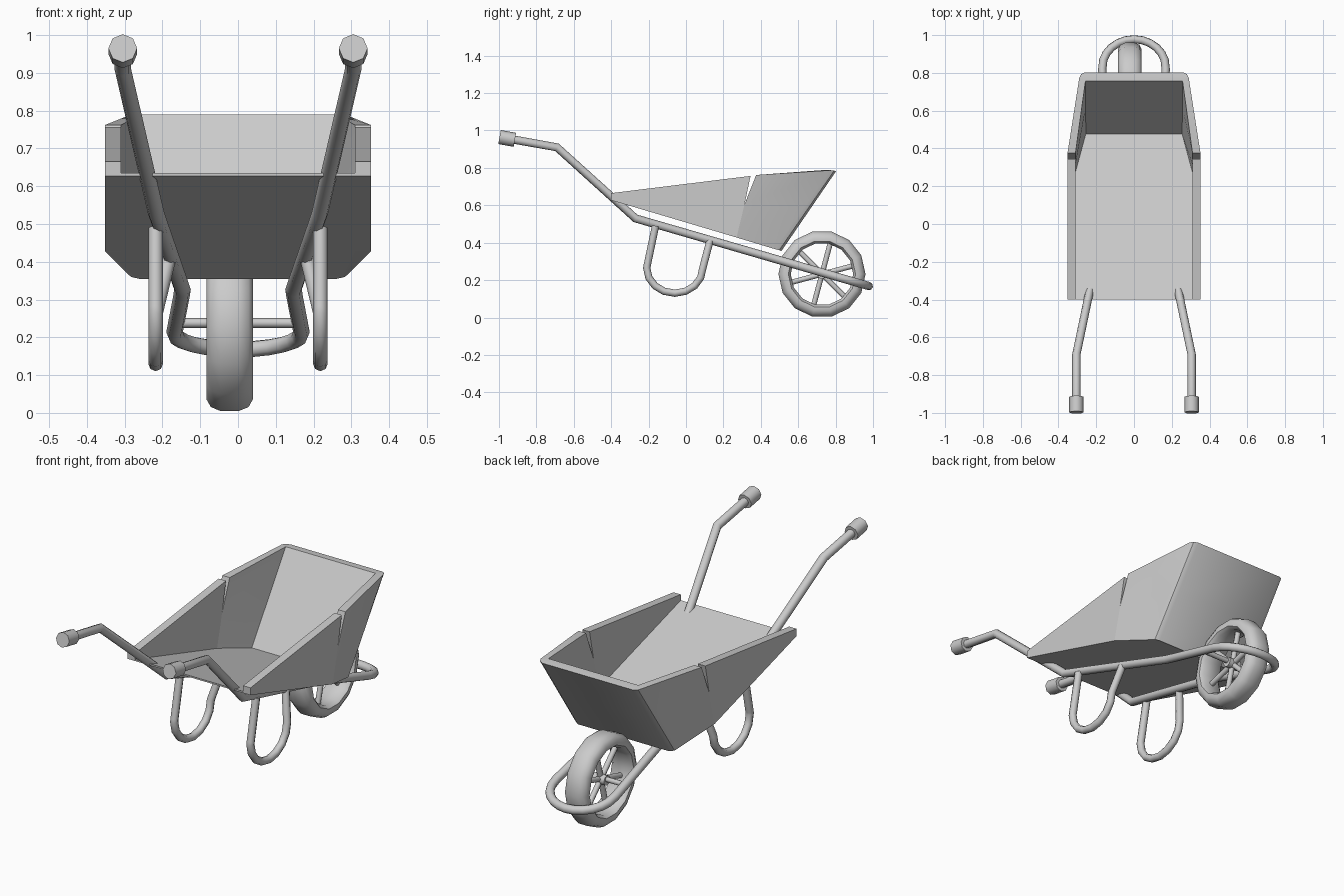
import bpy, bmesh, math
from mathutils import Vector

if "Cube" in bpy.data.objects:
    bpy.data.objects.remove(bpy.data.objects["Cube"])

def mesh_object(name, verts, faces, angle=30):
    bm = bmesh.new()
    vs = [bm.verts.new(v) for v in verts]
    for f in faces:
        bm.faces.new([vs[i] for i in f])
    bmesh.ops.remove_doubles(bm, verts=bm.verts, dist=1e-5)
    bmesh.ops.recalc_face_normals(bm, faces=bm.faces)
    me = bpy.data.meshes.new(name)
    bm.to_mesh(me)
    bm.free()
    ob = bpy.data.objects.new(name, me)
    bpy.context.collection.objects.link(ob)
    smooth(ob, angle)
    return ob

def smooth(ob, angle=40):
    bpy.ops.object.select_all(action='DESELECT')
    bpy.context.view_layer.objects.active = ob
    ob.select_set(True)
    bpy.ops.object.shade_smooth_by_angle(angle=math.radians(angle))

def tube(name, pts, r):
    cu = bpy.data.curves.new(name, 'CURVE')
    cu.dimensions = '3D'
    cu.bevel_depth, cu.bevel_resolution, cu.use_fill_caps = r, 2, True
    sp = cu.splines.new('POLY')
    sp.points.add(len(pts) - 1)
    for p, co in zip(sp.points, pts):
        p.co = (*co, 1)
    ob = bpy.data.objects.new(name, cu)
    bpy.context.collection.objects.link(ob)
    bpy.ops.object.select_all(action='DESELECT')
    bpy.context.view_layer.objects.active = ob
    ob.select_set(True)
    bpy.ops.object.convert(target='MESH')
    smooth(bpy.context.object, 50)

def rod(name, a, b, r, sides=8):
    a, b = Vector(a), Vector(b)
    bpy.ops.mesh.primitive_cylinder_add(vertices=sides, radius=r, depth=(b - a).length,
                                        location=(a + b) / 2)
    ob = bpy.context.object
    ob.name = name
    ob.rotation_euler = (b - a).to_track_quat('Z', 'Y').to_euler()
    smooth(ob, 50)

def flip(p):
    return (-p[0], p[1], p[2])

def panel(name, cols):
    """Thick wall; each column is outer bottom/mid/top then inner top/mid/bottom."""
    n = 6
    verts = [p for c in cols for p in c]
    faces = [list(range(n)), list(range(len(verts) - n, len(verts)))]
    for i in range(len(cols) - 1):
        for j in range(n):
            k = (j + 1) % n
            faces.append([i*n + j, i*n + k, (i+1)*n + k, (i+1)*n + j])
    return mesh_object(name, verts, faces)

# Tray side walls
def column(xo, xi, yz):
    return [(xo, y, z) for y, z in yz] + [(xi, y, z) for y, z in reversed(yz)]

side = [column(.352, .31, [(-.4, .627), (-.4, .645), (-.4, .665)]),
        column(.352, .31, [(.27, .428), (.313, .605), (.345, .757)])]
panel("tray_side_right", side)
panel("tray_side_left", [[flip(p) for p in c] for c in side])

# Tray rear: tapered sides wrapping round the back wall
def back_column(bo, to, bi, ti):
    bo, to, bi, ti = map(Vector, (bo, to, bi, ti))
    return [tuple(v) for v in (bo, (bo + to) / 2, to, ti, (bi + ti) / 2, bi)]

rear = [column(.352, .31, [(.27, .428), (.313, .605), (.375, .762)]),
        back_column((.29, .475, .366), (.29, .772, .787), (.255, .474, .37), (.257, .757, .79)),
        back_column((.283, .498, .36), (.281, .792, .785), (.255, .474, .37), (.257, .757, .79)),
        back_column((.262, .51, .355), (.26, .803, .783), (.255, .474, .37), (.257, .757, .79))]
panel("tray_back", rear + [[flip(p) for p in c] for c in reversed(rear)])

# Tray floor
half = [(.352, -.4), (.352, .27), (.29, .475), (.283, .498), (.262, .51)]
outline = half + [(-x, y) for x, y in reversed(half)]
fz = lambda y: .627 - .297 * (y + .4)
n = len(outline)
mesh_object("tray_floor",
            [(x, y, fz(y)) for x, y in outline] + [(x, y, fz(y) + .008) for x, y in outline],
            [list(range(n)), list(range(n, 2*n))] +
            [[i, (i+1) % n, n + (i+1) % n, n + i] for i in range(n)])

# Continuous frame: handles, rails and the hoop in front of the wheel
rz = lambda y: .53 - .29 * (y + .27)
rail = [(.305, -.96, .958), (.305, -.69, .91), (.217, -.27, .53), (.147, .43, rz(.43)),
        (.15, .5, rz(.5)), (.168, .82, rz(.82))]
for k in range(1, 6):
    a = k * math.pi / 12
    y = .83 + .148 * math.sin(a)
    rail.append((.168 * math.cos(a), y, rz(y)))
tube("frame", rail + [(0, .978, rz(.978))] + [flip(p) for p in reversed(rail)], .022)

# Grips and U-shaped legs
for s, tag in ((1, "right"), (-1, "left")):
    rod("grip_" + tag, (s*.305, -.997, .965), (s*.305, -.915, .95), .038)
    leg = [(s*.218, -.163, .49), (s*.218, -.207, .28)]
    for k in range(9):
        a = math.pi + k * math.pi / 8
        leg.append((s*.218, -.06 + .15 * math.cos(a), .265 + .135 * math.sin(a)))
    leg.append((s*.183, .128, .41))
    tube("leg_" + tag, leg, .0195)

# Wheel: lathed tyre, slightly off centre
wx, wy, wz = -.022, .727, .232
profile = [(-.062, .18), (-.062, .2), (-.05, .222), (-.024, .233), (.024, .233),
           (.05, .222), (.062, .2), (.062, .18), (.045, .167), (-.045, .167)]
seg, m = 14, len(profile)
verts, faces = [], []
for i in range(seg):
    a = 2 * math.pi * (i + .5) / seg + math.pi / 2
    for w, r in profile:
        verts.append((wx + w, wy + r * math.cos(a), wz + r * math.sin(a)))
    for j in range(m):
        i2, j2 = (i + 1) % seg, (j + 1) % m
        faces.append([i*m + j, i*m + j2, i2*m + j2, i2*m + j])
mesh_object("tyre", verts, faces, 50)

# Axle, hub and spokes
rod("axle", (-.165, wy, .238), (.165, wy, .238), .013)
rod("hub", (wx - .035, wy, wz), (wx + .035, wy, wz), .026)
for k in range(6):
    a = math.radians(75 + 60 * k)
    rod("spoke", (wx, wy, wz), (wx, wy + .18 * math.cos(a), wz + .18 * math.sin(a)), .014)
